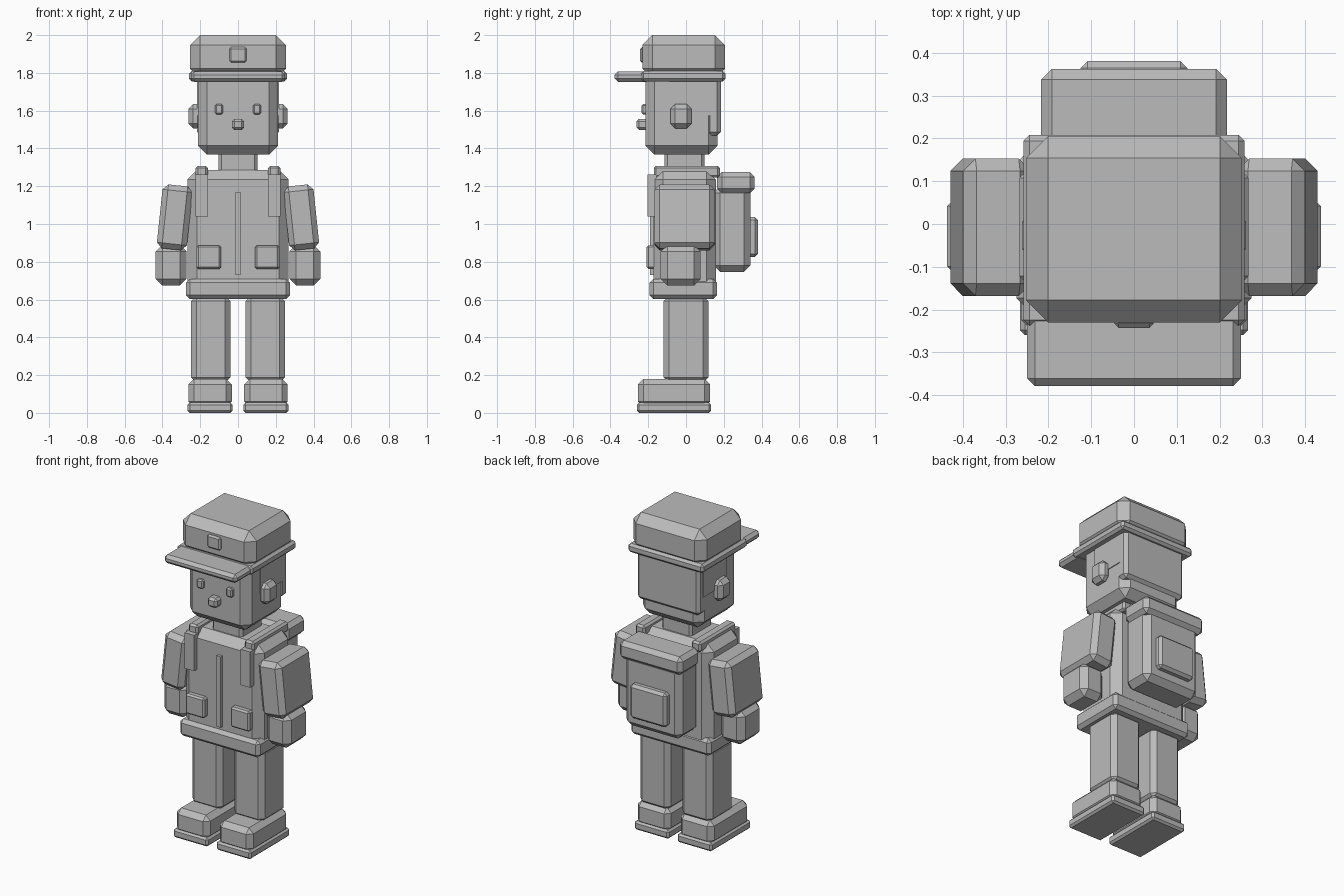
import bpy
import bmesh
from mathutils import Matrix, Vector

default_cube = bpy.data.objects.get("Cube")
if default_cube:
    bpy.data.objects.remove(default_cube, do_unlink=True)

# One plain grey for the whole figure
grey = bpy.data.materials.new("plain_grey")
grey.use_nodes = True
colour = (0.5, 0.5, 0.5, 1)
grey.diffuse_color = colour
grey.node_tree.nodes["Principled BSDF"].inputs["Base Color"].default_value = colour


def block(name, inner, outer, front, back, bottom, top, chamfer=0.0, tilt=0.0):
    """Chamfered box between the given limits, tilted about its own y axis."""
    size = Vector((outer - inner, back - front, top - bottom))
    centre = Vector((outer + inner, back + front, top + bottom)) / 2
    bm = bmesh.new()
    bmesh.ops.create_cube(bm, size=1, matrix=Matrix.Diagonal(size).to_4x4())
    if chamfer:
        bmesh.ops.bevel(bm, geom=bm.edges[:], offset=chamfer, segments=1,
                        affect='EDGES', clamp_overlap=True)
    mesh = bpy.data.meshes.new(name)
    bm.to_mesh(mesh)
    bm.free()
    mesh.materials.append(grey)
    obj = bpy.data.objects.new(name, mesh)
    obj.location = centre
    obj.rotation_euler.y = tilt
    bpy.context.collection.objects.link(obj)
    return obj


def middle(name, half_width, **limits):
    """Block centred on the body's middle plane."""
    return block(name, -half_width, half_width, **limits)


def pair(name, inner, outer, tilt=0.0, **limits):
    """Matching blocks on the left (+x) and right (-x) sides."""
    block("left_" + name, inner, outer, tilt=-tilt, **limits)
    block("right_" + name, -outer, -inner, tilt=tilt, **limits)


# Shoes and legs
pair("shoe_sole", inner=.028, outer=.267, front=-.26, back=.133,
     bottom=0, top=.055, chamfer=.012)
pair("shoe", inner=.033, outer=.263, front=-.255, back=.128,
     bottom=.03, top=.18, chamfer=.03)
pair("leg", inner=.04, outer=.248, front=-.119, back=.119,
     bottom=.16, top=.62, chamfer=.028)

# Jacket
middle("jacket_hem", half_width=.275, front=-.193, back=.163,
       bottom=.603, top=.709, chamfer=.02)
middle("jacket", half_width=.268, front=-.172, back=.158,
       bottom=.63, top=1.285, chamfer=.05)
middle("zip", half_width=.014, front=-.19, back=-.16, bottom=.73, top=1.17)
pair("jacket_pocket", inner=.09, outer=.22, front=-.208, back=-.16,
     bottom=.762, top=.887, chamfer=.01)

# Arms and hands
pair("sleeve", inner=.255, outer=.415, front=-.168, back=.153,
     bottom=.865, top=1.205, chamfer=.029, tilt=.105)
pair("hand", inner=.272, outer=.437, front=-.135, back=.078,
     bottom=.674, top=.89, chamfer=.036)

# Backpack with its straps
middle("backpack", half_width=.195, front=.145, back=.342,
       bottom=.746, top=1.2, chamfer=.035)
middle("backpack_flap", half_width=.217, front=.165, back=.363,
       bottom=1.163, top=1.275, chamfer=.025)
middle("backpack_pocket", half_width=.125, front=.32, back=.381,
       bottom=.825, top=1.037, chamfer=.016)
pair("shoulder_strap", inner=.16, outer=.225, front=-.17, back=.18,
     bottom=1.245, top=1.308, chamfer=.012)
pair("chest_strap", inner=.16, outer=.225, front=-.203, back=-.155,
     bottom=1.04, top=1.262)

# Head
middle("neck", half_width=.103, front=-.114, back=.098,
       bottom=1.24, top=1.42, chamfer=.015)
middle("head", half_width=.212, front=-.214, back=.167,
       bottom=1.368, top=1.82, chamfer=.047)
middle("back_hair", half_width=.216, front=.107, back=.184,
       bottom=1.468, top=1.79, chamfer=.02)
pair("side_hair", inner=.17, outer=.217, front=-.088, back=.14,
     bottom=1.575, top=1.79)
pair("ear", inner=.19, outer=.262, front=-.083, back=.03,
     bottom=1.506, top=1.635, chamfer=.025)
pair("eye", inner=.08, outer=.122, front=-.235, back=-.2,
     bottom=1.58, top=1.635, chamfer=.008)
middle("nose", half_width=.033, front=-.262, back=-.2,
       bottom=1.497, top=1.557, chamfer=.014)

# Cap
middle("cap_crown", half_width=.253, front=-.23, back=.206,
       bottom=1.74 + .03, top=2, chamfer=.052)
middle("cap_band", half_width=.259, front=-.238, back=.208,
       bottom=1.755, top=1.81, chamfer=.014)
middle("cap_peak", half_width=.25, front=-.379, back=-.19,
       bottom=1.753, top=1.807, chamfer=.018)
middle("cap_badge", half_width=.046, front=-.243, back=-.215,
       bottom=1.854, top=1.936, chamfer=.01)
